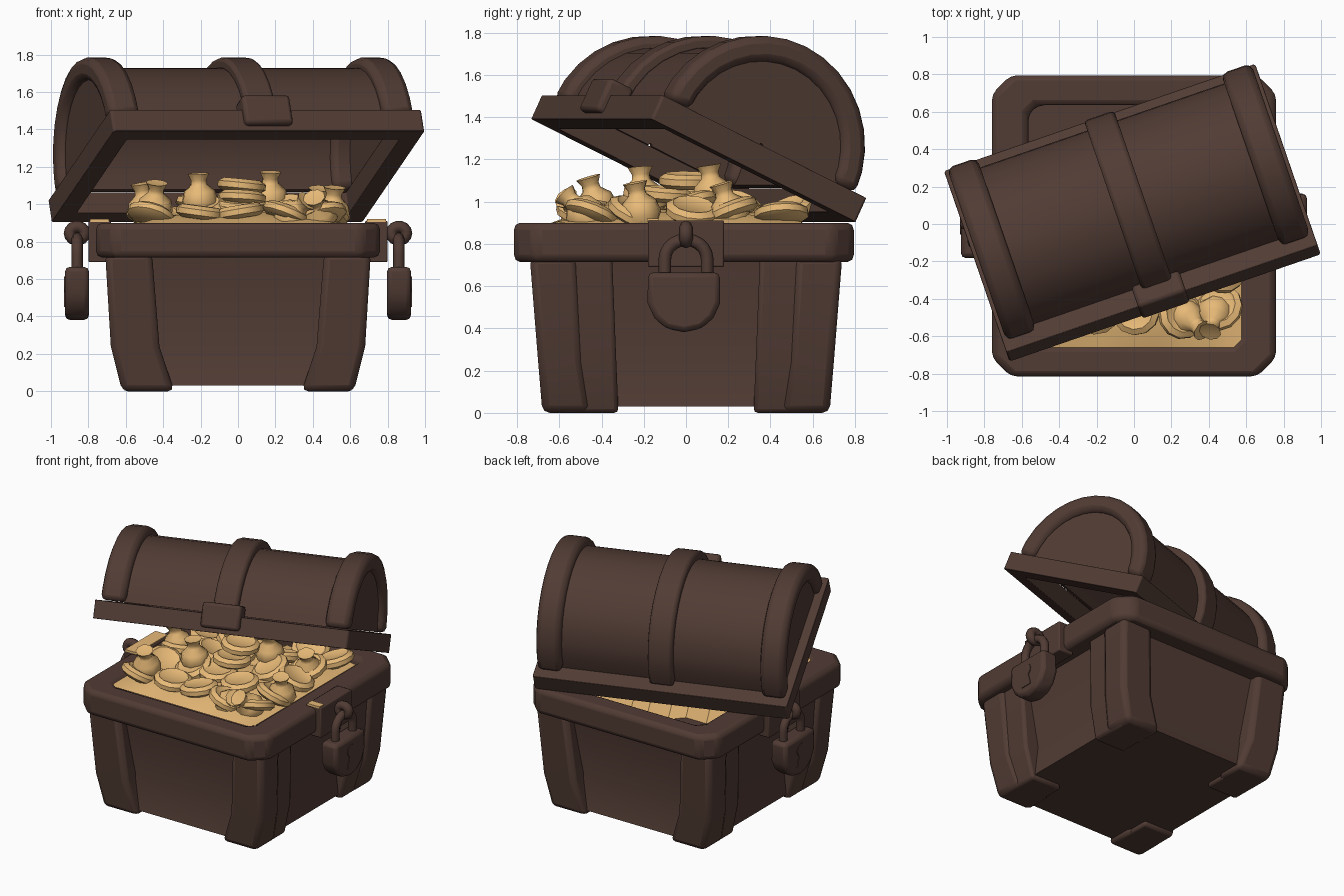
import bpy, bmesh, random
from math import sin, cos, pi, radians
from mathutils import Matrix

random.seed(4)
if "Cube" in bpy.data.objects:
    bpy.data.objects.remove(bpy.data.objects["Cube"], do_unlink=True)


def material(name, rgb):
    m = bpy.data.materials.new(name)
    m.use_nodes = True
    m.diffuse_color = (*rgb, 1)
    m.node_tree.nodes["Principled BSDF"].inputs["Base Color"].default_value = (*rgb, 1)
    return m


BROWN = material("dark_brown", (0.082, 0.044, 0.034))
GOLD = material("pale_gold", (0.82, 0.50, 0.19))


def finish(bm, name, mat, bevel=0.0, matrix=None, angle=35):
    """Turn a bmesh into a shaded object."""
    bmesh.ops.recalc_face_normals(bm, faces=bm.faces)
    if matrix:
        bm.transform(matrix)
    me = bpy.data.meshes.new(name)
    bm.to_mesh(me)
    bm.free()
    me.materials.append(mat)
    ob = bpy.data.objects.new(name, me)
    bpy.context.collection.objects.link(ob)
    if bevel:
        mod = ob.modifiers.new("bevel", "BEVEL")
        mod.width, mod.segments, mod.limit_method = bevel, 2, "ANGLE"
    bpy.ops.object.select_all(action="DESELECT")
    ob.select_set(True)
    bpy.context.view_layer.objects.active = ob
    bpy.ops.object.shade_smooth_by_angle(angle=radians(angle))


def loft(rings, loop=False):
    """Skin a series of equal outlines; cap the ends or join them in a loop."""
    bm = bmesh.new()
    vs = [[bm.verts.new(p) for p in ring] for ring in rings]
    pairs = list(zip(vs, vs[1:])) + ([(vs[-1], vs[0])] if loop else [])
    for a, b in pairs:
        for i in range(len(a)):
            j = (i + 1) % len(a)
            bm.faces.new((a[i], a[j], b[j], b[i]))
    if not loop:
        bm.faces.new(vs[0])
        bm.faces.new(vs[-1])
    return bm


def octagon(x, y, z, c):
    q = [(x, c - y), (x, y - c), (x - c, y), (c - x, y),
         (-x, y - c), (-x, c - y), (c - x, -y), (x - c, -y)]
    return [(a, b, z) for a, b in q]


def frame(outer, inner, z0, z1, c):
    return loft([octagon(*outer, z0, c), octagon(*outer, z1, c),
                 octagon(*inner, z1, c / 2), octagon(*inner, z0, c / 2)], loop=True)


def block(x0, x1, y0, y1, z0, z1):
    return loft([[(x0, y0, z), (x1, y0, z), (x1, y1, z), (x0, y1, z)] for z in (z0, z1)])


def arch(r_out, r_in, x0, x1, zc=0.13, steps=16):
    """Half ring whose axis runs along x."""
    rings = []
    for i in range(steps + 1):
        a = pi * i / steps
        rings.append([(x, r * cos(a), zc + r * sin(a))
                      for x, r in ((x0, r_out), (x1, r_out), (x1, r_in), (x0, r_in))])
    return loft(rings)


def lathe(profile, sides):
    bm = bmesh.new()
    vs = [bm.verts.new((r, 0, z)) for r, z in profile]
    es = [bm.edges.new(p) for p in zip(vs, vs[1:])]
    bmesh.ops.spin(bm, geom=vs + es, cent=(0, 0, 0), axis=(0, 0, 1),
                   angle=2 * pi, steps=sides)
    bmesh.ops.remove_doubles(bm, verts=bm.verts, dist=0.0005)
    return bm


# Box body: recessed walls that flare out towards the floor
walls = [(0.59, 0.645, 0.03), (0.555, 0.585, 0.26), (0.63, 0.67, 0.76)]
finish(loft([octagon(x, y, z, 0.03) for x, y, z in walls]), "box_body", BROWN)


# Corner posts: a column plus a brace on each side wall
def post(name, sx, sy, sections, bevel):
    rings = [[(sx * x, sy * y, z) for x, y in ((x0, y0), (x1, y0), (x1, y1), (x0, y1))]
             for x0, x1, y0, y1, z in sections]
    finish(loft(rings), name, BROWN, bevel)


for sx in (-1, 1):
    for sy in (-1, 1):
        tag = ("left" if sx > 0 else "right") + ("_front" if sy < 0 else "_back")
        post(tag + "_post", sx, sy, [(0.34, 0.62, 0.45, 0.68, 0), (0.42, 0.68, 0.49, 0.70, 0.24),
                                     (0.46, 0.71, 0.52, 0.74, 0.74)], 0.035)
        post(tag + "_brace", sx, sy, [(0.36, 0.61, 0.32, 0.6, 0), (0.42, 0.665, 0.33, 0.6, 0.24),
                                      (0.46, 0.685, 0.35, 0.6, 0.74)], 0.02)

# Box rim
finish(frame((0.76, 0.805), (0.565, 0.645), 0.715, 0.9, 0.1), "box_rim", BROWN, 0.035,
       Matrix.Translation((0, -0.01, 0)))

# Lid, built flat and then swung open
LID = (Matrix.Translation((0, 0.035, 1.148)) @ Matrix.Rotation(radians(19), 4, "Z")
       @ Matrix.Rotation(radians(-25.5), 4, "X"))
finish(frame((0.88, 0.568), (0.77, 0.455), 0, 0.125, 0.01), "lid_rim", BROWN, 0.012, LID)
finish(arch(0.465, 0.435, -0.8, 0.8), "lid_barrel", BROWN, 0, LID)
for s, tag in ((-1, "right"), (1, "left")):
    finish(arch(0.52, 0.4, s * 0.69, s * 0.86), "lid_" + tag + "_band", BROWN, 0.035, LID)
    finish(arch(0.44, 0.01, s * 0.79, s * 0.82), "lid_" + tag + "_end", BROWN, 0, LID)
finish(arch(0.52, 0.45, -0.085, 0.085), "lid_middle_band", BROWN, 0.02, LID)
finish(block(-0.135, 0.135, -0.605, -0.47, 0.03, 0.2), "lid_latch", BROWN, 0.02, LID)


# Clasp, ring, shackle and padlock on both sides
def rod(name, points, radius, cyclic=False):
    cu = bpy.data.curves.new(name, "CURVE")
    cu.dimensions, cu.bevel_depth, cu.bevel_resolution = "3D", radius, 2
    cu.use_fill_caps = True
    sp = cu.splines.new("POLY")
    sp.points.add(len(points) - 1)
    for p, co in zip(sp.points, points):
        p.co = (*co, 1)
    sp.use_cyclic_u = cyclic
    cu.materials.append(BROWN)
    bpy.context.collection.objects.link(bpy.data.objects.new(name, cu))


half = [(0.17, 0.665), (0.172, 0.52), (0.14, 0.45), (0.085, 0.4), (0, 0.382)]
lock_shape = half + [(-y, z) for y, z in reversed(half[:-1])]
key_shape = [(0.045 * sin(a), 0.57 + 0.045 * cos(a))
             for a in (radians(150 - 30 * i) for i in range(11))] + [(-0.045, 0.45), (0.045, 0.45)]
for s, tag, gilt_end in ((-1, "right", 0.17), (1, "left", -0.13)):
    finish(block(s * 0.68, s * 0.8, -0.18, 0.18, 0.69, 0.912), tag + "_clasp", BROWN, 0.008)
    finish(block(s * 0.69, s * 0.79, -0.184, gilt_end, 0.906, 0.92), tag + "_clasp_gilding", GOLD)
    rod(tag + "_ring", [(s * (0.86 + 0.04 * cos(a)), 0, 0.845 + 0.035 * sin(a))
                        for a in (2 * pi * i / 14 for i in range(14))], 0.032, True)
    bend = [(s * 0.86, 0.1 * cos(a), 0.73 + 0.09 * sin(a)) for a in (pi * i / 10 for i in range(11))]
    rod(tag + "_shackle", [(s * 0.86, 0.1, 0.64)] + bend + [(s * 0.86, -0.1, 0.64)], 0.03)
    finish(loft([[(s * x, y - 0.01, z) for y, z in lock_shape] for x in (0.797, 0.925)]),
           tag + "_padlock", BROWN, 0.025)
    finish(loft([[(s * x, y - 0.01, z) for y, z in key_shape] for x in (0.922, 0.93)]),
           tag + "_keyhole", BROWN)


# Treasure bed: a low mound of gold that drops away at the back right corner
def beyond_heap(x, y, limit):
    return y - 0.33 * x > limit


bed = bmesh.new()
bmesh.ops.create_grid(bed, x_segments=14, y_segments=14, size=1)
for v in bed.verts:
    x, y = v.co.x, v.co.y
    bump = 0.08 * (1 - x ** 4) * (1 - y ** 4) * random.uniform(0.5, 1)
    x, y = 0.575 * x, 0.65 * y - 0.01
    v.co = (x, y, 0.74 if beyond_heap(x, y, 0.43) else 0.892 + bump)
finish(bed, "treasure_bed", GOLD, angle=20)

# Coins scattered over the mound
coin_profile = [(0, -0.035), (0.1, -0.035), (0.13, -0.015), (0.13, 0.015),
                (0.1, 0.035), (0.085, 0.026), (0, 0.026)]


def place(x, y, z, tilt, turn):
    return (Matrix.Translation((x, y, z)) @ Matrix.Rotation(turn, 4, "Z")
            @ Matrix.Rotation(tilt, 4, "X"))


def coin(name, x, y, z, tilt):
    finish(lathe(coin_profile, 12), name, GOLD, 0,
           place(x, y, z, tilt, random.uniform(0, 6)), angle=50)


for i in range(5):
    for j in range(5):
        x = -0.44 + 0.22 * i + random.uniform(-0.04, 0.04)
        y = -0.46 + 0.23 * j + random.uniform(-0.04, 0.04)
        if not beyond_heap(x, y, 0.4):
            z = 0.93 + 0.06 * (1 - (x / 0.6) ** 2) * (1 - (y / 0.65) ** 2)
            coin("coin", x, y, z, random.uniform(0.1, 0.55))
for y, z in ((0.0, 1.1), (-0.1, 1.035)):
    coin("top_coin", 0.02, y, z, 0.1)

# Money bags with tied necks
bag_profile = [(0, 0), (0.065, 0.01), (0.1, 0.07), (0.085, 0.13), (0.045, 0.165),
               (0.042, 0.19), (0.06, 0.225), (0, 0.215)]
bags = [(-0.48, 0.02, 0.89, 0.2), (-0.2, -0.2, 0.94, 0.1), (0.17, 0.14, 0.95, 0.15),
        (0.5, -0.2, 0.87, 0.2), (0.42, 0.23, 0.87, 0.3), (0.45, -0.42, 0.88, 0.8),
        (0.23, -0.46, 0.88, 0.9), (-0.45, -0.4, 0.9, 0.3)]
for x, y, z, tilt in bags:
    finish(lathe(bag_profile, 9), "money_bag", GOLD, 0,
           place(x, y, z, tilt, random.uniform(-1, 1)), angle=50)
